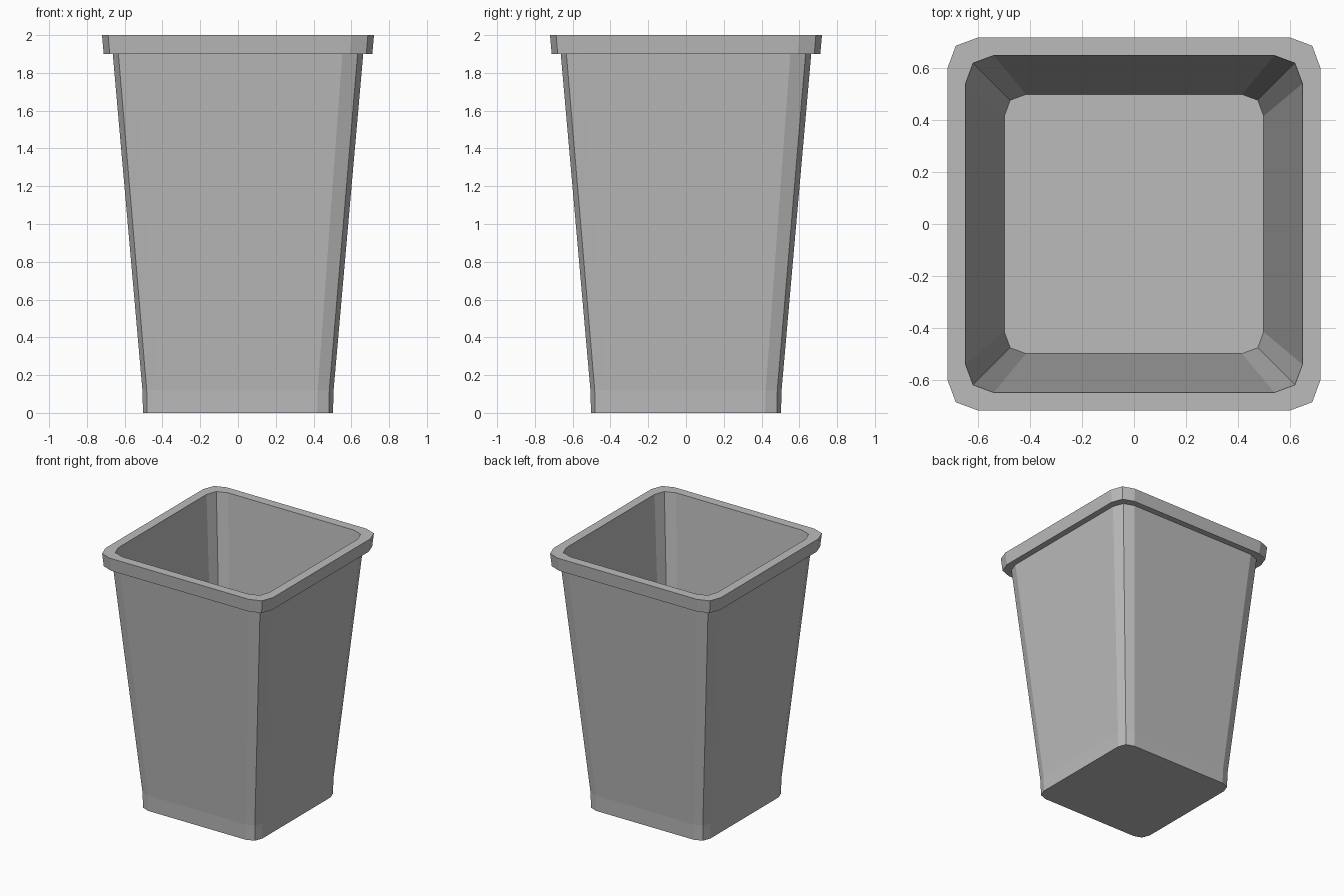
import bpy
import bmesh

# Remove the default cube only
cube = bpy.data.objects.get("Cube")
if cube:
    bpy.data.objects.remove(cube, do_unlink=True)

# Plain grey plastic
grey = bpy.data.materials.new("grey plastic")
grey.use_nodes = True
colour = (0.5, 0.5, 0.5, 1.0)
grey.diffuse_color = colour
grey.node_tree.nodes["Principled BSDF"].inputs["Base Color"].default_value = colour

FLAT, CORNER = 0.833, 0.955  # corner points as fractions of the half width


def square_ring(bm, half, z):
    """Square outline with three points on each softened corner."""
    x, y = 1, 0
    ring = []
    for _ in range(4):
        for along, across in ((1, FLAT), (CORNER, CORNER), (FLAT, 1)):
            px = along * x - across * y
            py = along * y + across * x
            ring.append(bm.verts.new((px * half, py * half, z)))
        x, y = -y, x
    return ring


def lofted(name, profile):
    """Join outlines from bottom to top and back inside, capping both ends."""
    bm = bmesh.new()
    rings = [square_ring(bm, half, z) for half, z in profile]
    for low, high in zip(rings, rings[1:]):
        n = len(low)
        for i in range(n):
            j = (i + 1) % n
            bm.faces.new((low[i], low[j], high[j], high[i]))
    bm.faces.new(rings[0][::-1])
    bm.faces.new(rings[-1])
    mesh = bpy.data.meshes.new(name)
    bm.to_mesh(mesh)
    bm.free()
    mesh.materials.append(grey)
    obj = bpy.data.objects.new(name, mesh)
    bpy.context.collection.objects.link(obj)
    return obj


# Tapered bin: foot band, outer wall, overhanging rim, inner wall, floor
lofted("square_bin", [
    (0.503, 0.0),
    (0.506, 0.12),
    (0.663, 1.9),
    (0.711, 1.9),
    (0.72, 2.0),
    (0.65, 2.0),
    (0.5, 0.12),
])
